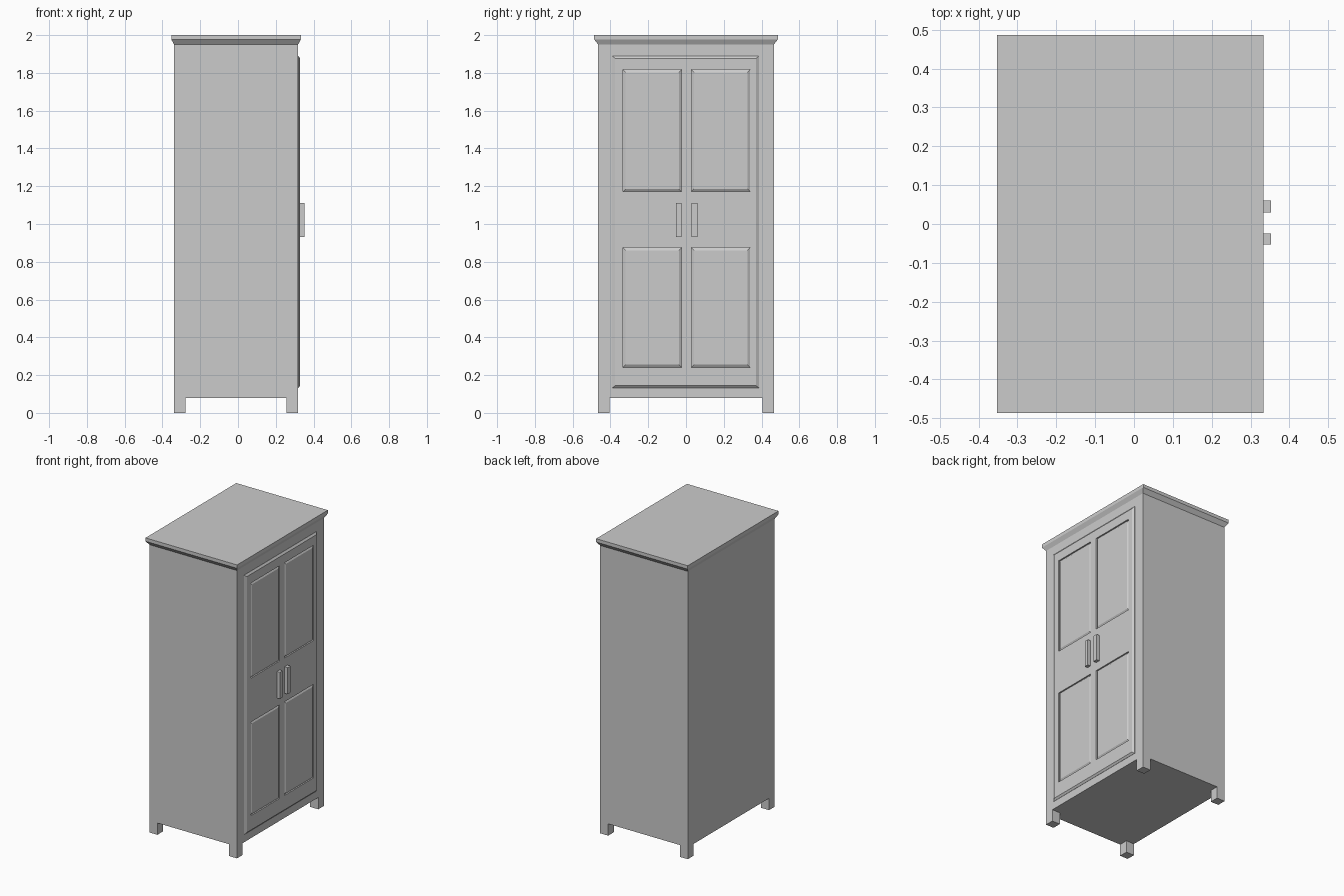
import bpy, bmesh

if "Cube" in bpy.data.objects:
    bpy.data.objects.remove(bpy.data.objects["Cube"])

# Main levels
BACK, FRONT, HALF = -0.339, 0.318, 0.465      # carcass depth range and half width
DOOR_X, GROOVE_X, FIELD_X = 0.329, 0.3195, 0.3285


def finish(name, bm):
    bmesh.ops.remove_doubles(bm, verts=bm.verts, dist=1e-5)
    bmesh.ops.recalc_face_normals(bm, faces=bm.faces)
    mesh = bpy.data.meshes.new(name)
    bm.to_mesh(mesh)
    bm.free()
    obj = bpy.data.objects.new(name, mesh)
    bpy.context.collection.objects.link(obj)
    return obj


def loft(bm, rings, cap_start=True, cap_end=True):
    """Join a list of 4-point rings with quads."""
    loops = [[bm.verts.new(p) for p in ring] for ring in rings]
    for a, b in zip(loops, loops[1:]):
        for i in range(4):
            j = (i + 1) % 4
            bm.faces.new((a[i], a[j], b[j], b[i]))
    if cap_start:
        bm.faces.new(loops[0][::-1])
    if cap_end:
        bm.faces.new(loops[-1])


def flat_ring(x0, x1, y0, y1, z):
    return [(x0, y0, z), (x1, y0, z), (x1, y1, z), (x0, y1, z)]


def upright_ring(y0, y1, z0, z1, x):
    return [(x, y0, z0), (x, y1, z0), (x, y1, z1), (x, y0, z1)]


def box(name, x0, x1, y0, y1, z0, z1):
    bm = bmesh.new()
    loft(bm, [flat_ring(x0, x1, y0, y1, z) for z in (z0, z1)])
    return finish(name, bm)


# Carcass
box("cabinet_body", BACK, FRONT, -HALF, HALF, 0.08, 1.95)

# Four square feet, flush with the carcass corners
for side, y0 in (("left", -HALF), ("right", HALF - 0.06)):
    for end, x0 in (("back", BACK), ("front", FRONT - 0.06)):
        box(f"{end}_{side}_foot", x0, x0 + 0.06, y0, y0 + 0.06, 0, 0.08)

# Cornice: sloped underside below a flat slab
bm = bmesh.new()
loft(bm, [flat_ring(BACK, FRONT, -HALF, HALF, 1.95),
          flat_ring(-0.353, 0.333, -0.486, 0.486, 1.977),
          flat_ring(-0.353, 0.333, -0.486, 0.486, 2.0)])
finish("cornice", bm)

# Door front: bevelled slab, its face split into a grid with four grooved panels
ys = (-0.375, -0.333, -0.024, 0.029, 0.340, 0.371)
zs = (0.144, 0.241, 0.875, 1.172, 1.817, 1.877)
bm = bmesh.new()
loft(bm, [upright_ring(-0.391, 0.387, 0.132, 1.89, FRONT - 0.004),
          upright_ring(-0.391, 0.387, 0.132, 1.89, FRONT + 0.001),
          upright_ring(ys[0], ys[-1], zs[0], zs[-1], DOOR_X)], cap_end=False)
for i in range(5):
    for j in range(5):
        y0, y1, z0, z1 = ys[i], ys[i + 1], zs[j], zs[j + 1]
        if i in (1, 3) and j in (1, 3):
            g = 0.014                          # width of the sloped panel border
            loft(bm, [upright_ring(y0, y1, z0, z1, DOOR_X),
                      upright_ring(y0, y1, z0, z1, GROOVE_X),
                      upright_ring(y0 + g, y1 - g, z0 + g, z1 - g, FIELD_X)],
                 cap_start=False)
        else:
            bm.faces.new([bm.verts.new(p) for p in upright_ring(y0, y1, z0, z1, DOOR_X)])
finish("paneled_doors", bm)

# Door handles
box("left_handle", DOOR_X - 0.002, 0.352, -0.053, -0.025, 0.932, 1.112)
box("right_handle", DOOR_X - 0.002, 0.352, 0.029, 0.060, 0.932, 1.112)
